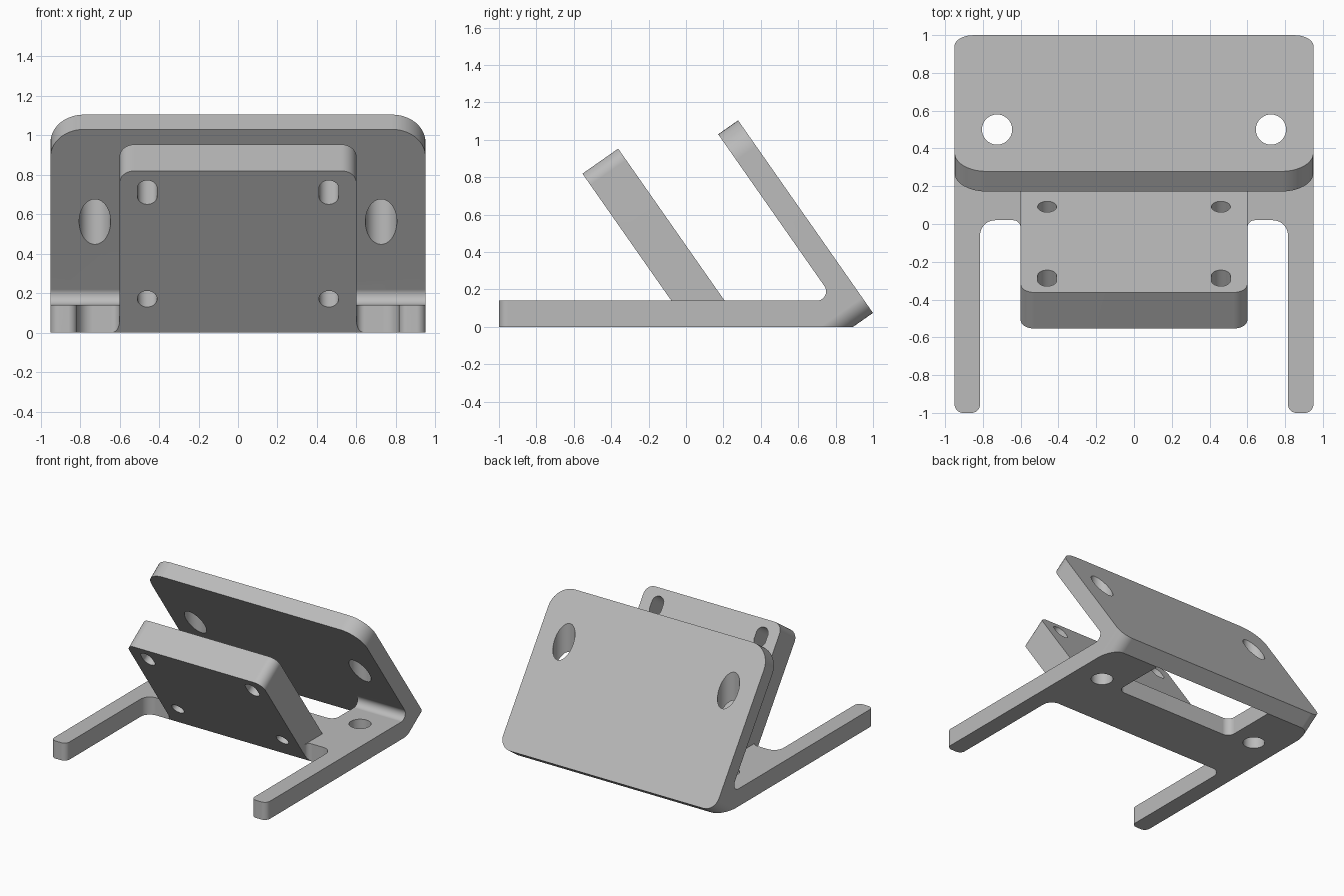
import bpy, bmesh, math
from mathutils import Vector

cube = bpy.data.objects.get("Cube")
if cube:
    bpy.data.objects.remove(cube, do_unlink=True)

grey = bpy.data.materials.new("plain_grey")
grey.use_nodes = True
grey.diffuse_color = (0.5, 0.5, 0.5, 1)
grey.node_tree.nodes["Principled BSDF"].inputs["Base Color"].default_value = (0.5, 0.5, 0.5, 1)

# Working frames: origin, first axis, second axis
X, Y, Z = Vector((1, 0, 0)), Vector((0, 1, 0)), Vector((0, 0, 1))
TILT = math.radians(55)
UP = Vector((0, -math.cos(TILT), math.sin(TILT)))
FLAT = (Vector(), X, Y)
SIDE = (Vector(), Y, Z)
BACK = (Vector((0, 0.893, 0)), X, UP)
FRONT = (Vector((0, 0.02, 0)), X, UP)


def rounded(points, steps=10):
    """Closed outline; a third value on a point is its corner radius."""
    out = []
    for i, p in enumerate(points):
        c = Vector(p[:2])
        if len(p) < 3:
            out.append(c)
            continue
        a = (Vector(points[i - 1][:2]) - c).normalized()
        b = (Vector(points[(i + 1) % len(points)][:2]) - c).normalized()
        half = a.angle(b) / 2
        mid = c + (a + b).normalized() * p[2] / math.sin(half)
        start = c + a * p[2] / math.tan(half) - mid
        end = c + b * p[2] / math.tan(half) - mid
        sweep = math.pi - 2 * half
        for k in range(steps + 1):
            t = k / steps
            out.append(mid + (start * math.sin((1 - t) * sweep) + end * math.sin(t * sweep)) / math.sin(sweep))
    return out


def rect(x0, x1, y0, y1, low=0, high=0):
    corners = [(x0, y0, low), (x1, y0, low), (x1, y1, high), (x0, y1, high)]
    return rounded([c if c[2] else c[:2] for c in corners])


def slot(x, y, r, stretch=0.0):
    pts = []
    for k in range(40):
        a = 2 * math.pi * (k + 0.5) / 40
        pts.append(Vector((x + r * math.cos(a), y + r * math.sin(a) + math.copysign(stretch, math.sin(a)))))
    return pts


def prism(name, outline, low, high, frame):
    origin, ex, ey = frame
    ez = ex.cross(ey)
    bm = bmesh.new()
    rings = [[bm.verts.new(origin + ex * p[0] + ey * p[1] + ez * h) for p in outline] for h in (low, high)]
    bm.faces.new(rings[0])
    bm.faces.new(rings[1])
    n = len(outline)
    for i in range(n):
        j = (i + 1) % n
        bm.faces.new((rings[0][i], rings[0][j], rings[1][j], rings[1][i]))
    bmesh.ops.recalc_face_normals(bm, faces=bm.faces)
    mesh = bpy.data.meshes.new(name)
    bm.to_mesh(mesh)
    bm.free()
    mesh.materials.append(grey)
    obj = bpy.data.objects.new(name, mesh)
    bpy.context.collection.objects.link(obj)
    return obj


def combine(obj, other, how):
    """Apply a boolean and discard the second solid."""
    mod = obj.modifiers.new("cut", "BOOLEAN")
    mod.operation, mod.solver, mod.object = how, "EXACT", other
    bpy.context.view_layer.update()
    deps = bpy.context.evaluated_depsgraph_get()
    mesh = bpy.data.meshes.new_from_object(obj.evaluated_get(deps))
    obj.modifiers.clear()
    obj.data = mesh
    bpy.data.objects.remove(other, do_unlink=True)


# Base with a rounded inner bend, running up into the back plate
THICK = 0.14
bend_y = 0.893 - THICK / math.tan(TILT)
rise = BACK[0] + UP * 0.4
profile = rounded([(-1, 0), (-1, THICK), (bend_y, THICK, 0.05),
                   (rise.y, rise.z), (1.1, rise.z), (1.1, 0)])
stand = prism("folded_stand", profile, -0.95, 0.95, SIDE)

# Two arms joined by a crossbar
arms = [(-0.95, 1.2), (-0.95, -1, 0.045), (-0.815, -1, 0.045), (-0.815, 0.02, 0.08)]
arms += [(-p[0], *p[1:]) for p in reversed(arms)]
combine(stand, prism("arm_outline", rounded(arms), -0.5, 1.5, FLAT), "INTERSECT")
combine(stand, prism("bend_outline", rect(-0.95, 0.95, 0, 2, low=0.1), -0.06, 3, BACK), "INTERSECT")

# Opening in the base behind the block
combine(stand, prism("opening", rect(-0.53, 0.53, 0.45, 1.3, low=0.06), -0.5, 0.6, FLAT), "DIFFERENCE")

# Back plate and the vertical bores through plate and base
combine(stand, prism("back_plate", rect(-0.95, 0.95, 0, 1.257, 0.1, 0.17), -0.13, 0, BACK), "UNION")
for side in (-1, 1):
    combine(stand, prism("bore", slot(side * 0.725, 0.5, 0.08), -0.5, 1.5, FLAT), "DIFFERENCE")

# Tilted block with a flat foot
block = prism("tilted_block", rect(-0.6, 0.6, -0.3, 1, high=0.075), -0.233, 0, FRONT)
combine(block, prism("floor", rect(-2, 2, -2, 2), -1, 0, FLAT), "DIFFERENCE")
for side in (-1, 1):
    combine(block, prism("upper_slot", slot(side * 0.46, 0.867, 0.05, 0.024), -0.5, 0.3, FRONT), "DIFFERENCE")
    combine(block, prism("lower_hole", slot(side * 0.46, 0.208, 0.05), -0.2335, 0.3, FRONT), "DIFFERENCE")

# Small fillets where the block meets the crossbar
flare = [(-0.7, 0.1), (-0.7, 0.02), (-0.6, 0.02, 0.04), (-0.6, -0.2)]
flare += [(-p[0], *p[1:]) for p in reversed(flare)]
root = prism("block_root", rounded(flare), 0, THICK, FLAT)
combine(root, prism("slope", rect(-0.9, 0.9, -0.5, 1), -1, 0, FRONT), "INTERSECT")
for side in (-1, 1):
    combine(root, prism("lower_hole", slot(side * 0.46, 0.208, 0.05), -0.2335, 0.3, FRONT), "DIFFERENCE")

for obj in (stand, block, root):
    bpy.ops.object.select_all(action="DESELECT")
    obj.select_set(True)
    bpy.context.view_layer.objects.active = obj
    bpy.ops.object.shade_smooth_by_angle(angle=math.radians(30))
    weighted = obj.modifiers.new("even_shading", "WEIGHTED_NORMAL")
    weighted.keep_sharp = True
